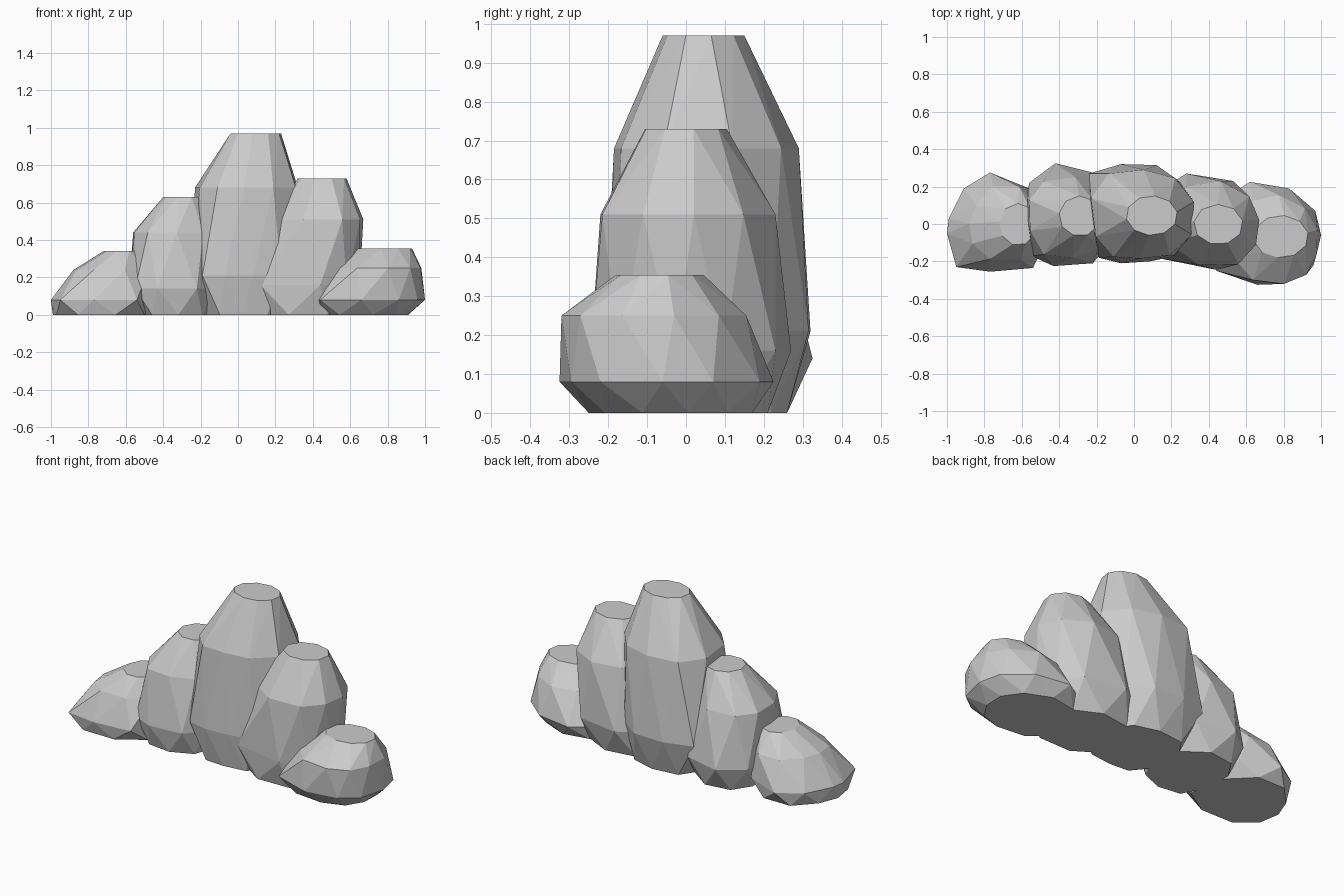
import bpy, bmesh, math


def midpoints(pts):
    """Same outline turned by half a side."""
    return [((a[0] + b[0]) / 2, (a[1] + b[1]) / 2)
            for a, b in zip(pts, pts[1:] + pts[:1])]


def fit(pts, z, x0, x1, y0, y1):
    """Stretch an outline to the given bounds at height z."""
    xs, ys = [p[0] for p in pts], [p[1] for p in pts]
    sx = (x1 - x0) / (max(xs) - min(xs))
    sy = (y1 - y0) / (max(ys) - min(ys))
    return [(x0 + (x - min(xs)) * sx, y0 + (y - min(ys)) * sy, z) for x, y in pts]


def rock(name, outline, rings):
    """Faceted boulder: convex hull around base, belly, shoulder and flat top."""
    n = len(outline)
    round_top = [(math.cos(math.tau * (i + 0.3) / n), math.sin(math.tau * (i + 0.3) / n))
                 for i in range(n)]
    shapes = [midpoints(outline), outline, midpoints(outline), round_top]
    bm = bmesh.new()
    for shape, r in zip(shapes, rings):
        for p in fit(shape, *r):
            bm.verts.new(p)
    bmesh.ops.convex_hull(bm, input=bm.verts[:])
    loose = [v for v in bm.verts if not v.link_faces]
    bmesh.ops.delete(bm, geom=loose, context='VERTS')
    # merge flat tops and bases into single faces
    bmesh.ops.dissolve_limit(bm, angle_limit=math.radians(2),
                             verts=bm.verts[:], edges=bm.edges[:])
    bmesh.ops.recalc_face_normals(bm, faces=bm.faces[:])
    me = bpy.data.meshes.new(name)
    bm.to_mesh(me)
    bm.free()
    bpy.context.collection.objects.link(bpy.data.objects.new(name, me))


# Each rock: footprint outline, then rings of height, x range, y range
rock("far_left_boulder",
     [(-0.77, 0.275), (-0.91, 0.19), (-0.99, 0.03), (-1, -0.05), (-0.95, -0.23),
      (-0.77, -0.255), (-0.54, -0.235), (-0.46, -0.05), (-0.56, 0.19)],
     [(0.00, -0.99, -0.50, -0.23, 0.22),
      (0.08, -1.00, -0.46, -0.255, 0.275),
      (0.24, -0.88, -0.48, -0.19, 0.20),
      (0.34, -0.72, -0.52, -0.11, 0.11)])

rock("left_rock",
     [(-0.42, 0.325), (-0.56, 0.22), (-0.585, 0.08), (-0.55, -0.17), (-0.43, -0.225),
      (-0.22, -0.21), (-0.13, -0.1), (-0.1, 0.1), (-0.2, 0.27)],
     [(0.00, -0.53, -0.14, -0.19, 0.26),
      (0.14, -0.585, -0.10, -0.225, 0.325),
      (0.44, -0.56, -0.13, -0.18, 0.25),
      (0.63, -0.40, -0.18, -0.06, 0.15)])

rock("centre_peak",
     [(-0.24, 0.27), (-0.07, 0.32), (0.12, 0.315), (0.25, 0.22), (0.31, 0.04),
      (0.23, -0.17), (0.08, -0.2), (-0.07, -0.21), (-0.19, -0.18), (-0.25, 0.03)],
     [(0.00, -0.20, 0.27, -0.17, 0.26),
      (0.21, -0.25, 0.31, -0.21, 0.32),
      (0.68, -0.23, 0.32, -0.185, 0.29),
      (0.97, -0.04, 0.23, -0.06, 0.15)])

rock("right_rock",
     [(0.28, 0.27), (0.53, 0.23), (0.62, 0.1), (0.65, -0.03), (0.58, -0.17),
      (0.44, -0.245), (0.12, -0.18), (0.06, 0.0), (0.12, 0.17)],
     [(0.00, 0.10, 0.59, -0.20, 0.21),
      (0.16, 0.06, 0.65, -0.245, 0.27),
      (0.51, 0.18, 0.67, -0.22, 0.23),
      (0.73, 0.32, 0.58, -0.105, 0.105)])

rock("far_right_boulder",
     [(0.62, 0.225), (0.83, 0.19), (0.97, 0.07), (1.0, -0.06), (0.96, -0.22),
      (0.86, -0.295), (0.66, -0.325), (0.44, -0.25), (0.39, -0.06), (0.46, 0.12)],
     [(0.00, 0.43, 0.91, -0.25, 0.17),
      (0.08, 0.39, 1.00, -0.325, 0.225),
      (0.25, 0.53, 0.98, -0.32, 0.155),
      (0.355, 0.64, 0.93, -0.18, 0.045)])
